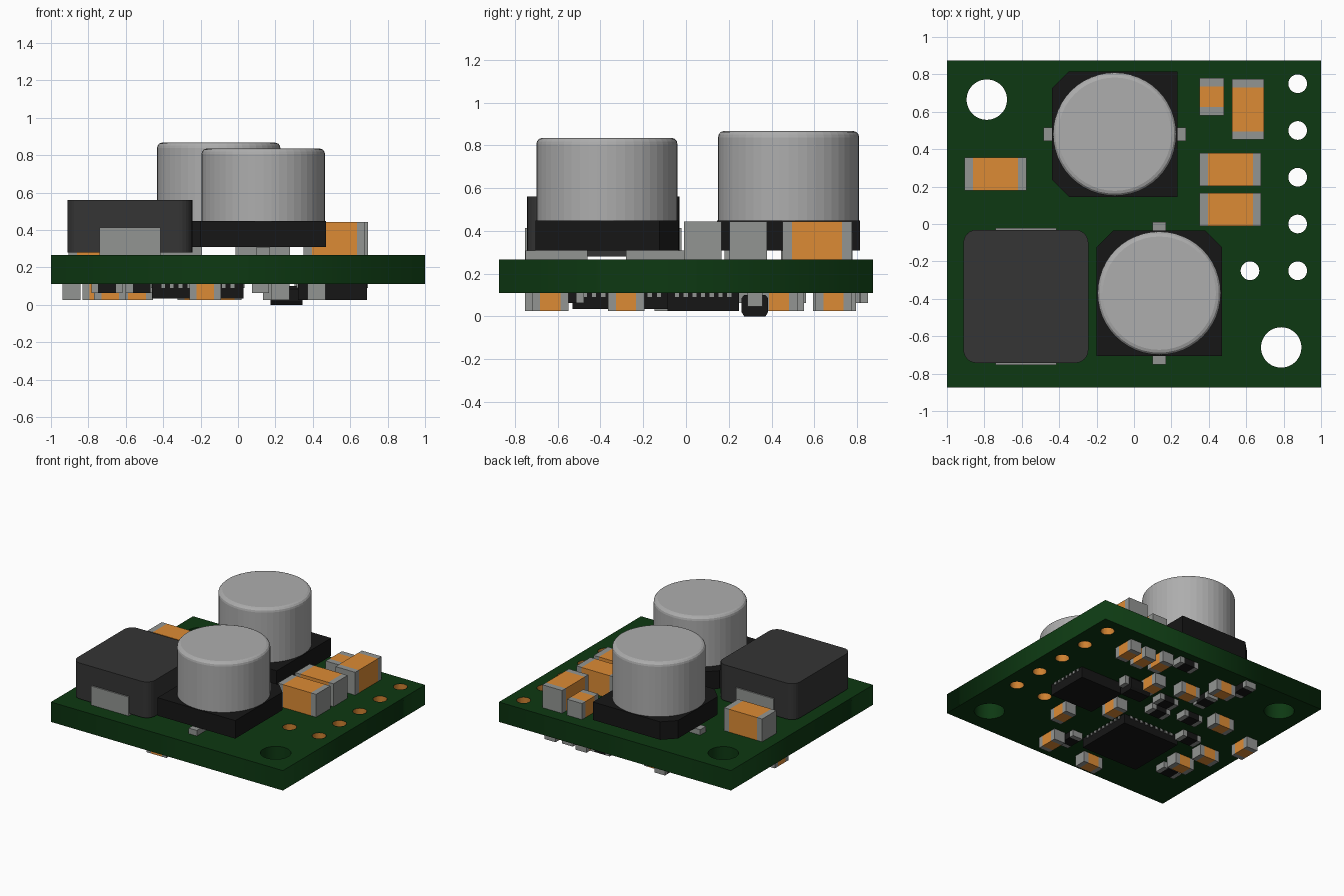
import bpy, bmesh, math

if "Cube" in bpy.data.objects:
    bpy.data.objects.remove(bpy.data.objects["Cube"])

TOP, BOT = 0.265, 0.11          # board faces


def material(name, rgb):
    m = bpy.data.materials.new(name)
    m.diffuse_color = (*rgb, 1)
    m.use_nodes = True
    m.node_tree.nodes["Principled BSDF"].inputs["Base Color"].default_value = m.diffuse_color
    return m


GREEN = material("board_green", (0.004, 0.04, 0.006))
BLACK = material("black_plastic", (0.008, 0.008, 0.008))
DARK = material("dark_ferrite", (0.035, 0.035, 0.035))
ORANGE = material("ceramic_orange", (0.72, 0.26, 0.035))
COPPER = material("plated_copper", (0.62, 0.22, 0.03))
METAL = material("tinned_metal", (0.29, 0.30, 0.29))
CAN = material("can_aluminium", (0.42, 0.42, 0.42))


def finish(name, bm, *mats):
    bmesh.ops.recalc_face_normals(bm, faces=bm.faces)
    me = bpy.data.meshes.new(name)
    bm.to_mesh(me)
    bm.free()
    for m in mats:
        me.materials.append(m)
    ob = bpy.data.objects.new(name, me)
    bpy.context.collection.objects.link(ob)
    return ob


def add_prism(bm, pts, z0, z1):
    lo = [bm.verts.new((x, y, z0)) for x, y in pts]
    hi = [bm.verts.new((x, y, z1)) for x, y in pts]
    n = len(pts)
    bm.faces.new(lo[::-1])
    bm.faces.new(hi)
    for i in range(n):
        j = (i + 1) % n
        bm.faces.new((lo[i], lo[j], hi[j], hi[i]))


def rect(cx, cy, w, d):
    return [(cx - w/2, cy - d/2), (cx + w/2, cy - d/2),
            (cx + w/2, cy + d/2), (cx - w/2, cy + d/2)]


def boxes(name, items, mat):
    """items: (cx, cy, w, d, z0, z1)"""
    bm = bmesh.new()
    for cx, cy, w, d, z0, z1 in items:
        add_prism(bm, rect(cx, cy, w, d), z0, z1)
    return finish(name, bm, mat)


def circle(cx, cy, r, n=32):
    return [(cx + r*math.cos(2*math.pi*i/n), cy + r*math.sin(2*math.pi*i/n)) for i in range(n)]


def chip(name, cx, cy, length, width, end, z0, z1, along="x", body=ORANGE):
    """Bar with two metal end terminals and a coloured middle."""
    bm = bmesh.new()
    h = length / 2
    rings = []
    for t in (-h, -h + end, h - end, h):
        ring = []
        for s, z in ((-1, z0), (1, z0), (1, z1), (-1, z1)):
            p = (cx + t, cy + s*width/2) if along == "x" else (cx + s*width/2, cy + t)
            ring.append(bm.verts.new((*p, z)))
        rings.append(ring)
    for k in range(3):
        for i in range(4):
            j = (i + 1) % 4
            f = bm.faces.new((rings[k][i], rings[k][j], rings[k+1][j], rings[k+1][i]))
            f.material_index = int(k == 1)
    bm.faces.new(rings[0])
    bm.faces.new(rings[3])
    return finish(name, bm, METAL, body)


# Circuit board: filled outline with holes
pin_holes = [(0.875, y) for y in (0.75, 0.5, 0.25, 0.0, -0.25)] + [(0.62, -0.25)]
mount_holes = [(-0.787, 0.665), (0.787, -0.66)]
outlines = [rect(0, 0, 2, 1.75)]
outlines += [circle(x, y, 0.05) for x, y in pin_holes]
outlines += [circle(x, y, 0.108, 48) for x, y in mount_holes]
cu = bpy.data.curves.new("circuit_board", "CURVE")
cu.dimensions, cu.fill_mode, cu.extrude = "2D", "BOTH", (TOP - BOT) / 2
for pts in outlines:
    sp = cu.splines.new("POLY")
    sp.points.add(len(pts) - 1)
    for p, (x, y) in zip(sp.points, pts):
        p.co = (x, y, 0, 1)
    sp.use_cyclic_u = True
board = bpy.data.objects.new("circuit_board", cu)
board.location.z = (TOP + BOT) / 2
bpy.context.collection.objects.link(board)
cu.materials.append(GREEN)
bpy.context.view_layer.objects.active = board
board.select_set(True)
bpy.ops.object.convert(target="MESH")

# Copper plating inside the pin holes
bm = bmesh.new()
for x, y in pin_holes:
    pts = circle(x, y, 0.049)
    lo = [bm.verts.new((*p, BOT)) for p in pts]
    hi = [bm.verts.new((*p, TOP)) for p in pts]
    for i in range(32):
        j = (i + 1) % 32
        bm.faces.new((lo[j], lo[i], hi[i], hi[j]))
finish("hole_plating", bm, COPPER)


# Electrolytic capacitors: chamfered base, metal can, two leads
def can_capacitor(name, cx, cy, top, turn):
    h, c = 0.335, 0.09
    base = [(-h, -h + c), (-h + c, -h), (h, -h), (h, h), (-h + c, h), (-h, h - c)]
    ca, sa = math.cos(turn), math.sin(turn)
    place = lambda p: (cx + p[0]*ca - p[1]*sa, cy + p[0]*sa + p[1]*ca)
    bm = bmesh.new()
    add_prism(bm, [place(p) for p in base], 0.308, 0.448)
    finish(name + "_base", bm, BLACK)

    bm = bmesh.new()
    profile = [(0.33, 0.448), (0.33, top - 0.03), (0.327, top - 0.016),
               (0.318, top - 0.005), (0.303, top)]
    rings = [[bm.verts.new((x, y, z)) for x, y in circle(cx, cy, r, 48)] for r, z in profile]
    for a, b in zip(rings, rings[1:]):
        for i in range(48):
            j = (i + 1) % 48
            bm.faces.new((a[i], a[j], b[j], b[i]))
    bm.faces.new(rings[0][::-1])
    bm.faces.new(rings[-1])
    finish(name + "_can", bm, CAN)

    bm = bmesh.new()
    for s in (-1, 1):
        add_prism(bm, [place(p) for p in rect(s*0.235, 0, 0.29, 0.07)], TOP, 0.308)
    finish(name + "_leads", bm, METAL)


can_capacitor("rear_capacitor", -0.103, 0.48, 0.867, 0)
can_capacitor("front_capacitor", 0.135, -0.37, 0.835, -math.pi / 2)

# Power inductor: rounded block with end terminals
bm = bmesh.new()
cx, cy, w, d, r = -0.578, -0.387, 0.668, 0.712, 0.07
pts = []
for k, (sx, sy) in enumerate(((1, 1), (-1, 1), (-1, -1), (1, -1))):
    for i in range(7):
        a = math.pi/2 * (k + i/6)
        pts.append((cx + sx*(w/2 - r) + r*math.cos(a), cy + sy*(d/2 - r) + r*math.sin(a)))
add_prism(bm, pts, 0.28, 0.56)
finish("inductor_body", bm, DARK)
boxes("inductor_terminals", [(cx, cy + s*(d/2 - 0.04), 0.325, 0.1, TOP, 0.413) for s in (-1, 1)], METAL)

# Ceramic capacitors on the upper face
for i, (x, y, l, wd, z, ax) in enumerate([
        (-0.74, 0.267, 0.33, 0.175, 0.443, "x"), (0.515, 0.292, 0.33, 0.175, 0.443, "x"),
        (0.515, 0.078, 0.33, 0.175, 0.443, "x"), (0.61, 0.613, 0.325, 0.17, 0.443, "y"),
        (0.415, 0.68, 0.2, 0.13, 0.39, "y")]):
    chip(f"upper_ceramic_{i+1}", x, y, l, wd, 0.045, TOP, z, ax)

# Small ceramic capacitors on the underside
for i, (x, y, ax) in enumerate([
        (0.63, 0.69, "y"), (0.487, 0.68, "y"), (0.35, 0.71, "y"), (0.19, 0.436, "y"),
        (-0.066, 0.504, "x"), (-0.238, 0.69, "x"), (0.42, -0.28, "y"), (0.227, -0.635, "y"),
        (0.18, 0.0, "y"), (-0.54, 0.31, "x"), (-0.89, 0.16, "y"), (-0.746, -0.10, "x"),
        (-0.684, -0.30, "x"), (-0.175, -0.705, "x")]):
    chip(f"under_ceramic_{i+1}", x, y, 0.17, 0.095, 0.038, 0.025, BOT, ax)

# Small resistors on the underside
for i, (x, y, ax) in enumerate([
        (0.17, 0.77, "x"), (-0.37, 0.77, "y"), (-0.26, 0.48, "y"), (-0.057, 0.28, "x"),
        (-0.10, 0.14, "x"), (-0.34, 0.21, "x"), (-0.515, -0.015, "x"), (-0.70, -0.45, "x"),
        (0.12, -0.56, "y")]):
    chip(f"under_resistor_{i+1}", x, y, 0.165, 0.09, 0.035, 0.062, BOT, ax, BLACK)


# Flat chips on the underside with pads around the edges
def flat_chip(name, cx, cy, w, d, z, nx, ny):
    boxes(name + "_body", [(cx, cy, w, d, z, BOT)], BLACK)
    pads = []
    for s in (-1, 1):
        for i in range(nx):
            pads.append((cx + (i - (nx-1)/2) * w*0.85/nx, cy + s*d/2, 0.02, 0.012, BOT - 0.02, BOT))
        for i in range(ny):
            pads.append((cx + s*w/2, cy + (i - (ny-1)/2) * d*0.85/ny, 0.012, 0.02, BOT - 0.02, BOT))
    boxes(name + "_pads", pads, METAL)


flat_chip("controller_chip", -0.215, -0.30, 0.49, 0.46, 0.035, 9, 9)
flat_chip("switch_chip", 0.505, 0.08, 0.37, 0.335, 0.025, 0, 7)

# Small diode with two legs
bm = bmesh.new()
dy, dz = 0.322, 0.053
pts = [(dy - 0.062, 0.085), (dy - 0.062, 0.02), (dy - 0.05, 0), (dy + 0.05, 0),
       (dy + 0.062, 0.02), (dy + 0.062, 0.085), (dy + 0.05, 0.1), (dy - 0.05, 0.1)]
a = [bm.verts.new((0.175, y, z)) for y, z in pts]
b = [bm.verts.new((0.345, y, z)) for y, z in pts]
bm.faces.new(a)
bm.faces.new(b)
for i in range(8):
    j = (i + 1) % 8
    bm.faces.new((a[i], a[j], b[j], b[i]))
finish("diode_body", bm, BLACK)
boxes("diode_legs", [(0.26 + s*0.1, dy, 0.04, 0.07, 0.045, BOT) for s in (-1, 1)], METAL)
